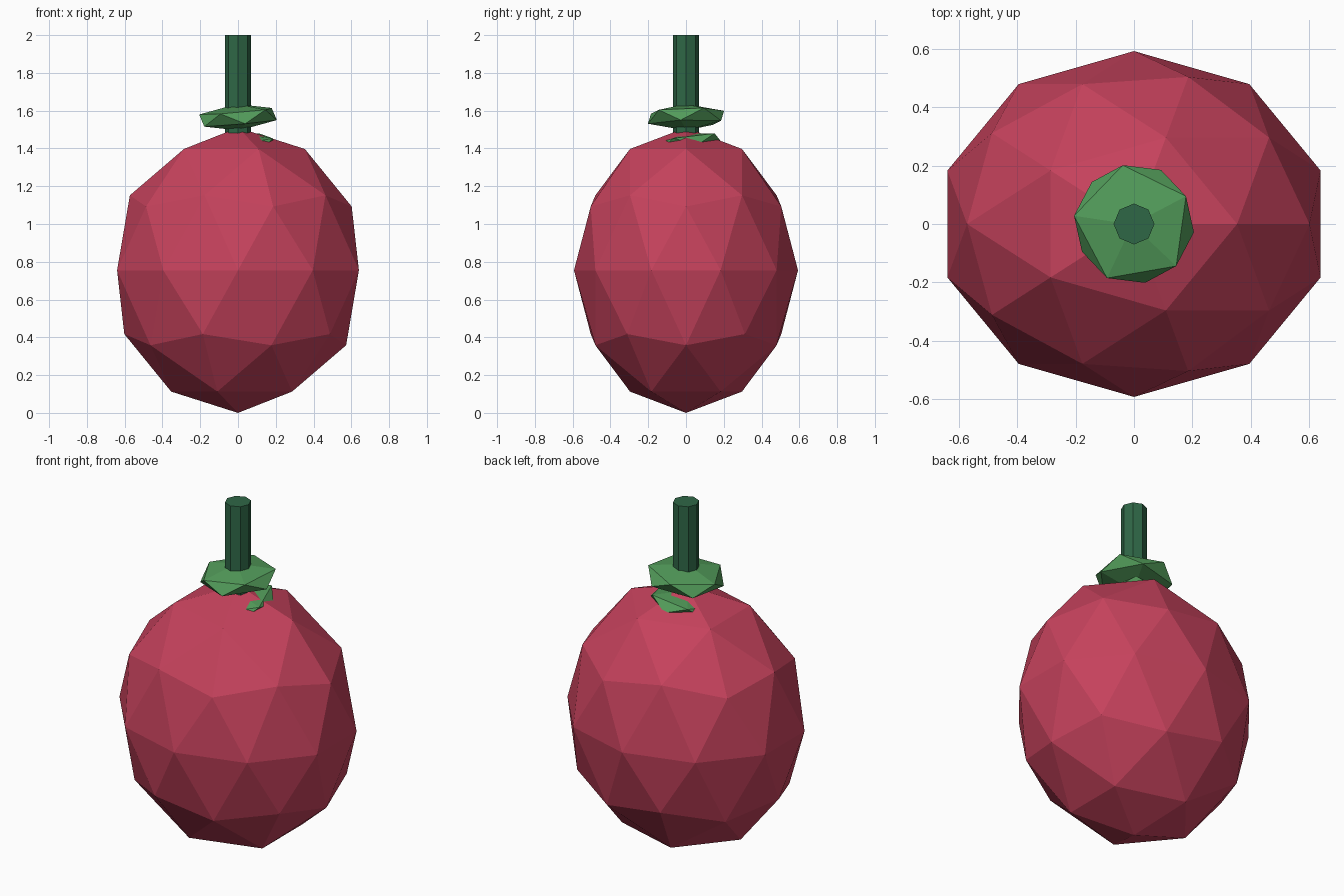
import bpy
from math import radians
from mathutils import Matrix

cube = bpy.data.objects.get("Cube")
if cube:
    bpy.data.objects.remove(cube, do_unlink=True)


def material(name, rgb):
    mat = bpy.data.materials.new(name)
    mat.use_nodes = True
    mat.diffuse_color = (*rgb, 1)
    mat.node_tree.nodes["Principled BSDF"].inputs["Base Color"].default_value = (*rgb, 1)
    return mat


def finish(name, mat):
    obj = bpy.context.object
    obj.name = obj.data.name = name
    obj.data.materials.append(mat)
    return obj


def squashed_ball(name, mat, detail, size, height, turn=0, tilt_x=0, tilt_y=0):
    """Faceted ball, turned about z, squashed, then tilted and lifted."""
    bpy.ops.mesh.primitive_ico_sphere_add(subdivisions=detail, radius=1)
    obj = finish(name, mat)
    obj.data.transform(
        Matrix.Translation((0, 0, height))
        @ Matrix.Rotation(tilt_x, 4, "X") @ Matrix.Rotation(tilt_y, 4, "Y")
        @ Matrix.Diagonal((*size, 1)) @ Matrix.Rotation(radians(turn), 4, "Z"))
    return obj


red = material("fruit red", (0.56, 0.054, 0.107))
leaf_green = material("leaf green", (0.085, 0.33, 0.102))
stem_green = material("stem green", (0.028, 0.135, 0.062))

# Fruit body
squashed_ball("fruit_body", red, 2, (0.673, 0.593, 0.755), 0.755)

# Leaf collars: one around the stem, one half sunk into the fruit
squashed_ball("upper_leaf_collar", leaf_green, 1, (0.23, 0.23, 0.07), 1.565, 28, 0.03, -0.085)
squashed_ball("lower_leaf_collar", leaf_green, 1, (0.22, 0.22, 0.06), 1.418, 54, 0.15, -0.10)

# Stem
bottom, top = 1.40, 2.0
bpy.ops.mesh.primitive_cylinder_add(vertices=8, radius=0.07, depth=top - bottom,
                                    location=(0, 0, (top + bottom) / 2))
finish("stem", stem_green)
